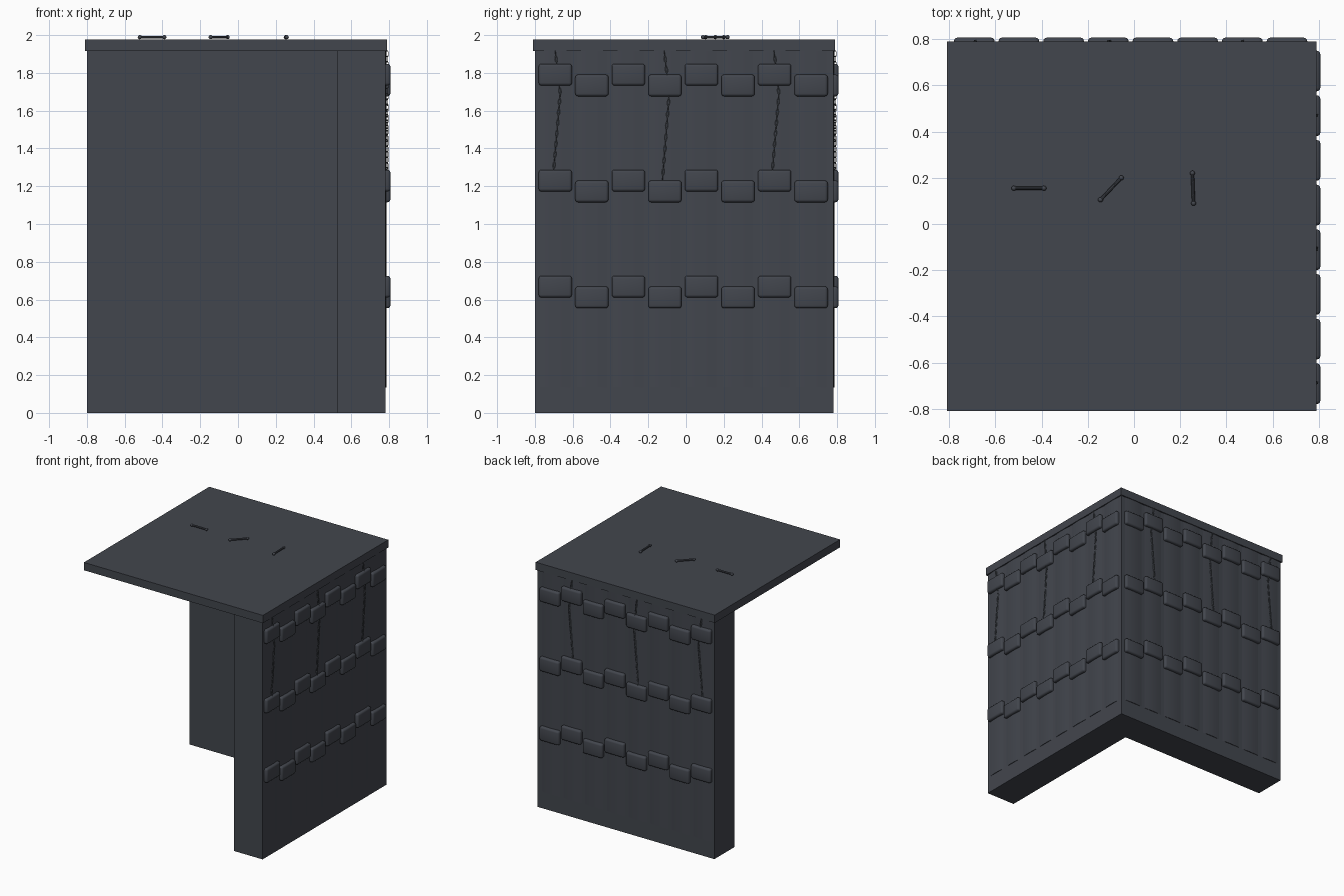
import bpy, bmesh, math
from mathutils import Vector, Matrix

if "Cube" in bpy.data.objects:
    bpy.data.objects.remove(bpy.data.objects["Cube"])


def material(name, rgb):
    m = bpy.data.materials.new(name)
    m.diffuse_color = (*rgb, 1)
    m.use_nodes = True
    m.node_tree.nodes["Principled BSDF"].inputs["Base Color"].default_value = m.diffuse_color
    return m


SLATE = material("slate grey", (0.055, 0.061, 0.075))
STEEL = material("chain grey", (0.10, 0.115, 0.13))

# swaps x and y, turning a right-face part into its back-face twin
SWAP = Matrix(((0, 1, 0, 0), (1, 0, 0, 0), (0, 0, 1, 0), (0, 0, 0, 1)))


def finish(bm, name, mat, smooth=False):
    bmesh.ops.recalc_face_normals(bm, faces=bm.faces[:])
    me = bpy.data.meshes.new(name)
    bm.to_mesh(me)
    bm.free()
    me.materials.append(mat)
    ob = bpy.data.objects.new(name, me)
    bpy.context.collection.objects.link(ob)
    if smooth:
        bpy.ops.object.select_all(action='DESELECT')
        ob.select_set(True)
        bpy.context.view_layer.objects.active = ob
        bpy.ops.object.shade_smooth_by_angle(angle=math.radians(35))
    return ob


def prism(bm, outline, z0, z1):
    face = bm.faces.new([bm.verts.new((x, y, z0)) for x, y in outline])
    top = bmesh.ops.extrude_face_region(bm, geom=[face])["geom"]
    for v in top:
        if isinstance(v, bmesh.types.BMVert):
            v.co.z = z1


def both_sides(build, name, mat, smooth):
    for side in ("right", "back"):
        bm = bmesh.new()
        build(bm)
        if side == "back":
            bm.transform(SWAP)
        finish(bm, f"{side}_{name}", mat, smooth)


# L-shaped wall
bm = bmesh.new()
prism(bm, [(-0.80, 0.78), (0.78, 0.78), (0.78, -0.80),
           (0.525, -0.80), (0.525, 0.525), (-0.80, 0.525)], 0, 1.915)
finish(bm, "corner_wall", SLATE)

# roof slab
bm = bmesh.new()
prism(bm, [(-0.81, -0.81), (0.79, -0.81), (0.79, 0.79), (-0.81, 0.79)], 1.915, 1.978)
finish(bm, "top_slab", SLATE)

COLUMNS = [-0.692 + 0.1935 * i for i in range(8)]
ROW_TOPS = (1.848, 1.287, 0.726)


# gently bulged vertical panels
def panels(bm):
    for y in COLUMNS:
        arc = [(0.779 + 0.006 * math.sin(math.pi * k / 8), y + 0.09 * (k / 4 - 1))
               for k in range(9)]
        prism(bm, [(0.77, y - 0.09)] + arc + [(0.77, y + 0.09)], 0.135, 1.915)


# rows of alternating rounded blocks
def blocks(bm):
    for top in ROW_TOPS:
        for i, y in enumerate(COLUMNS):
            z = top - 0.0575 - (0.057 if i % 2 else 0)
            size = Matrix.Diagonal((0.056, 0.176, 0.115, 1))
            bmesh.ops.create_cube(bm, size=1, matrix=Matrix.Translation((0.779, y, z)) @ size)
    bmesh.ops.bevel(bm, geom=bm.edges[:], offset=0.015, segments=3,
                    profile=0.5, affect='EDGES')


def link(bm, a, b, turn):
    # one oval chain link stretched from a to b
    axis = (b - a).normalized()
    out = Vector((1, 0, 0))
    flat = axis.cross(out).normalized()
    side, normal = (flat, out) if turn else (out, flat)
    half, wide, thick = (b - a).length * 0.62, 0.006, 0.0018
    rings = []
    for k in range(10):
        t = math.tau * k / 10
        centre = (a + b) / 2 + axis * half * math.sin(t) + side * wide * math.cos(t)
        away = axis * math.sin(t) + side * math.cos(t)
        rings.append([bm.verts.new(centre + thick * (away * math.cos(u) + normal * math.sin(u)))
                      for u in (0, math.tau / 4, math.tau / 2, math.tau * 3 / 4)])
    for k in range(10):
        r, s = rings[k], rings[(k + 1) % 10]
        for j in range(4):
            bm.faces.new((r[j], r[(j + 1) % 4], s[(j + 1) % 4], s[j]))


# hanging chains, bending where they pass behind the upper blocks
def chains(bm):
    for y, end in ((-0.692, 1.27), (-0.115, 1.23), (0.466, 1.27)):
        path = [Vector((0.790, y, 1.915)), Vector((0.790, y + 0.026, 1.69)),
                Vector((0.790, y - 0.010, end))]
        for p, q, n in ((path[0], path[1], 8), (path[1], path[2], 15)):
            for k in range(n):
                link(bm, p.lerp(q, k / n), p.lerp(q, (k + 1) / n), k % 2)


both_sides(panels, "panels", SLATE, True)
both_sides(blocks, "blocks", SLATE, True)
both_sides(chains, "chains", STEEL, False)

# small pull handles on the slab: a bar with a round knob at each end
for n, ends in enumerate((((-0.52, 0.155), (-0.39, 0.155)),
                          ((-0.145, 0.105), (-0.055, 0.20)),
                          ((0.253, 0.22), (0.258, 0.09))), 1):
    bm = bmesh.new()
    a, b = (Vector((x, y, 1.989)) for x, y in ends)
    for p in (a, b):
        bmesh.ops.create_uvsphere(bm, u_segments=12, v_segments=8, radius=0.011,
                                  matrix=Matrix.Translation(p))
    spin = (b - a).to_track_quat('Z', 'Y').to_matrix().to_4x4()
    bmesh.ops.create_cone(bm, cap_ends=True, segments=10, radius1=0.0075, radius2=0.0075,
                          depth=(b - a).length, matrix=Matrix.Translation((a + b) / 2) @ spin)
    finish(bm, f"handle_{n}", SLATE, True)
